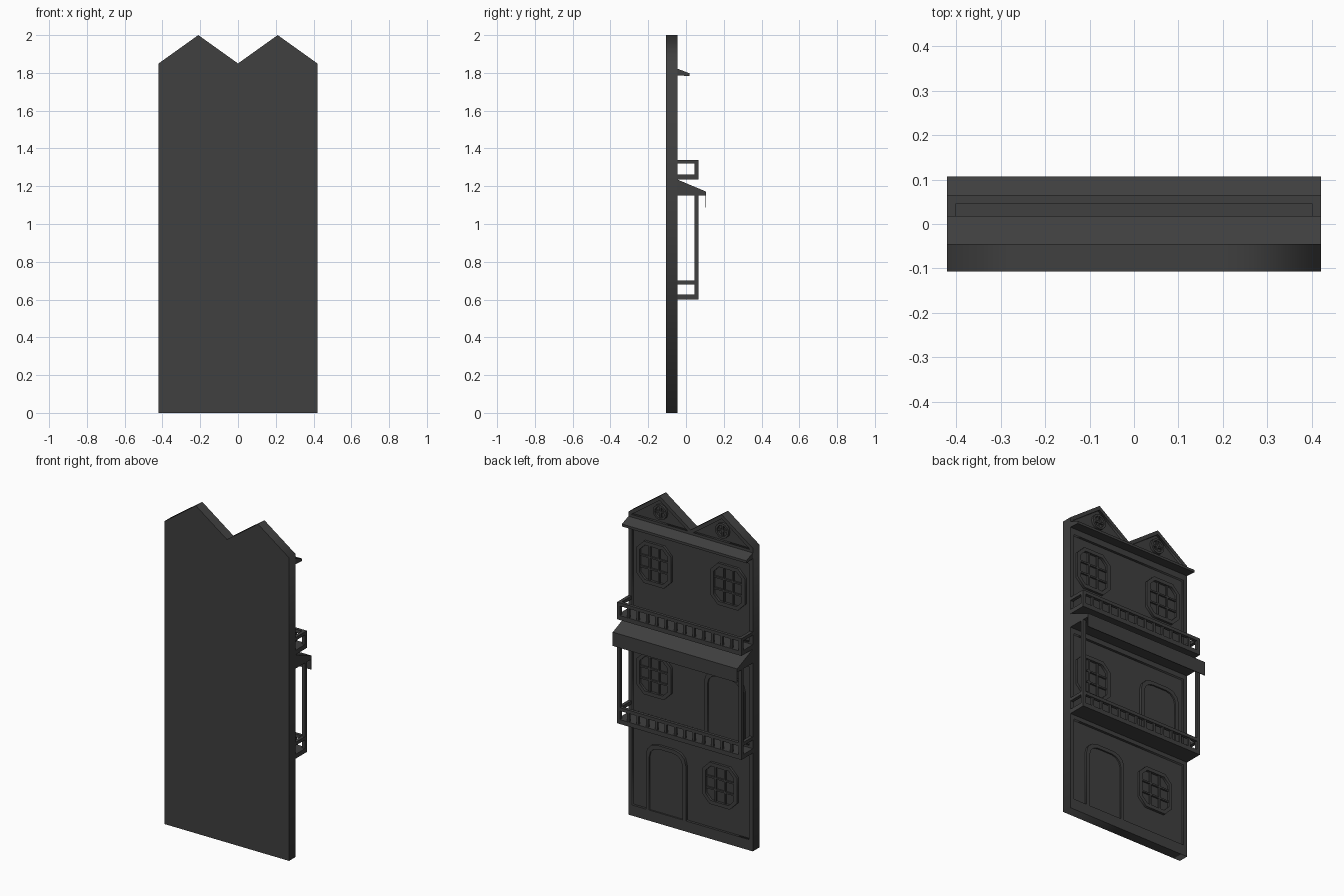
import bpy, math

if "Cube" in bpy.data.objects:
    bpy.data.objects.remove(bpy.data.objects["Cube"])

grey = bpy.data.materials.new("dark_grey")
grey.diffuse_color = (0.05, 0.05, 0.05, 1)
grey.use_nodes = True
grey.node_tree.nodes["Principled BSDF"].inputs["Base Color"].default_value = grey.diffuse_color

WALL, FACE, RECESS = -0.107, -0.045, -0.06   # blank side, facade, panel depth


def box(name, x0, x1, y0, y1, z0, z1):
    bpy.ops.mesh.primitive_cube_add(size=1, location=((x0 + x1) / 2, (y0 + y1) / 2, (z0 + z1) / 2))
    o = bpy.context.object
    o.name = name
    o.scale = (x1 - x0, y1 - y0, z1 - z0)
    o.data.materials.append(grey)
    return o


def plate(name, loops, y0, y1):
    """Flat x-z outline with holes, extruded from y0 to y1."""
    cu = bpy.data.curves.new(name, 'CURVE')
    cu.dimensions = '2D'
    cu.fill_mode = 'BOTH'
    cu.extrude = (y1 - y0) / 2
    for pts in loops:
        sp = cu.splines.new('POLY')
        sp.points.add(len(pts) - 1)
        for p, (x, z) in zip(sp.points, pts):
            p.co = (x, z, 0, 1)
        sp.use_cyclic_u = True
    tmp = bpy.data.objects.new(name + "_curve", cu)
    bpy.context.collection.objects.link(tmp)
    me = bpy.data.meshes.new_from_object(tmp.evaluated_get(bpy.context.evaluated_depsgraph_get()))
    bpy.data.objects.remove(tmp)
    o = bpy.data.objects.new(name, me)
    bpy.context.collection.objects.link(o)
    o.rotation_euler.x = math.pi / 2
    o.location.y = (y0 + y1) / 2
    me.materials.clear()
    me.materials.append(grey)
    return o


def prism(name, profile, half):
    """y-z profile swept along x."""
    n = len(profile)
    verts = [(s * half, y, z) for s in (-1, 1) for y, z in profile]
    faces = [tuple(range(n)), tuple(range(2 * n - 1, n - 1, -1))]
    faces += [(i, i + n, (i + 1) % n + n, (i + 1) % n) for i in range(n)]
    me = bpy.data.meshes.new(name)
    me.from_pydata(verts, [], faces)
    o = bpy.data.objects.new(name, me)
    bpy.context.collection.objects.link(o)
    me.materials.append(grey)
    return o


def rect(x0, x1, z0, z1):
    return [(x0, z0), (x1, z0), (x1, z1), (x0, z1)]


def octagon(cx, cz, w, h, c):
    a, b = w / 2, h / 2
    return [(cx + x, cz + z) for x, z in (
        (-a + c, -b), (a - c, -b), (a, -b + c), (a, b - c),
        (a - c, b), (-a + c, b), (-a, b - c), (-a, -b + c))]


def circle(cx, cz, r, n=12):
    return [(cx + r * math.cos(2 * math.pi * i / n), cz + r * math.sin(2 * math.pi * i / n)) for i in range(n)]


def arch(cx, z0, w, h):
    a, c = w / 2, w * 0.28
    top = [(a - c + c * math.cos(t * math.pi / 6), z0 + h - c + c * math.sin(t * math.pi / 6)) for t in range(4)]
    pts = [(a, z0)] + top + [(-x, z) for x, z in reversed(top)] + [(-a, z0)]
    return [(cx + x, z) for x, z in pts]


# Wall slab and facade layer with recessed floor panels and gables
outline = [(-.42, 0), (.42, 0), (.42, 1.85), (.21, 2), (0, 1.85), (-.21, 2), (-.42, 1.85)]
plate("wall", [outline], WALL, RECESS)
holes = [rect(-.395, .395, z0, z1) for z0, z1 in ((.065, .575), (.64, 1.12), (1.27, 1.75))]
for s in (-1, 1):
    holes.append([(s * .21 - .19, 1.838), (s * .21 + .19, 1.838), (s * .21, 1.974)])
plate("facade_frame", [outline] + holes, RECESS, FACE)


# Windows: chamfered frame and a 3 x 3 grid of bars
def window(cx, cz, w=.235, h=.255):
    plate("window_frame", [octagon(cx, cz, w, h, .05), octagon(cx, cz, w - .045, h - .045, .035)],
          RECESS, FACE)
    iw, ih = (w - .045) / 2, (h - .045) / 2
    for s in (-1, 1):
        x, z = cx + s * iw / 3, cz + s * ih / 3
        box("window_bar", x - .005, x + .005, RECESS, -.05, cz - ih, cz + ih)
        box("window_bar", cx - iw, cx + iw, RECESS, -.05, z - .005, z + .005)


for cx, cz in ((.25, 1.57), (-.25, 1.57), (.25, .89), (-.195, .34)):
    window(cx, cz)

# Round gable windows
for s in (-1, 1):
    x, z = s * .21, 1.9
    plate("gable_window", [circle(x, z, .046), circle(x, z, .033)], RECESS, FACE)
    box("gable_window_bar", x - .005, x + .005, RECESS, -.05, z - .036, z + .036)
    box("gable_window_bar", x - .036, x + .036, RECESS, -.05, z - .005, z + .005)

# Doors: arched surround and inset leaf
for cx, z0, h in ((.168, .06, .415), (-.225, .63, .395)):
    inner = arch(cx, z0 + .003, .225, h - .025)
    plate("door_frame", [arch(cx, z0, .27, h), inner], RECESS, FACE)
    plate("door_leaf", [inner], RECESS, -.054)


# Balconies: slab, corner posts, rails, balusters
def balcony(z0, z1, post_top):
    box("balcony_floor", -.42, .42, FACE, .065, z0, z0 + .027)
    box("front_rail", -.42, .42, .046, .065, z1 - .02, z1)
    for s in (-1, 1):
        a, b = sorted((s * .40, s * .42))
        box("side_rail", a, b, FACE, .046, z1 - .02, z1)
        box("corner_post", a, b, .046, .065, z0 + .027, post_top)
    n = 13
    for i in range(1, n):
        x = -.41 + .82 * i / n
        box("baluster", x - .007, x + .007, .049, .062, z0 + .027, z1 - .02)


balcony(.60, .70, 1.155)
balcony(1.235, 1.34, 1.325)

# Canopy with hanging valance, and cornice under the gables
prism("canopy", [(FACE, 1.15), (.105, 1.15), (.105, 1.172), (FACE, 1.235)], .42)
box("valance", -.42, .42, .103, .107, 1.088, 1.172)
prism("cornice", [(FACE, 1.787), (.018, 1.783), (.018, 1.798), (FACE, 1.822)], .42)
